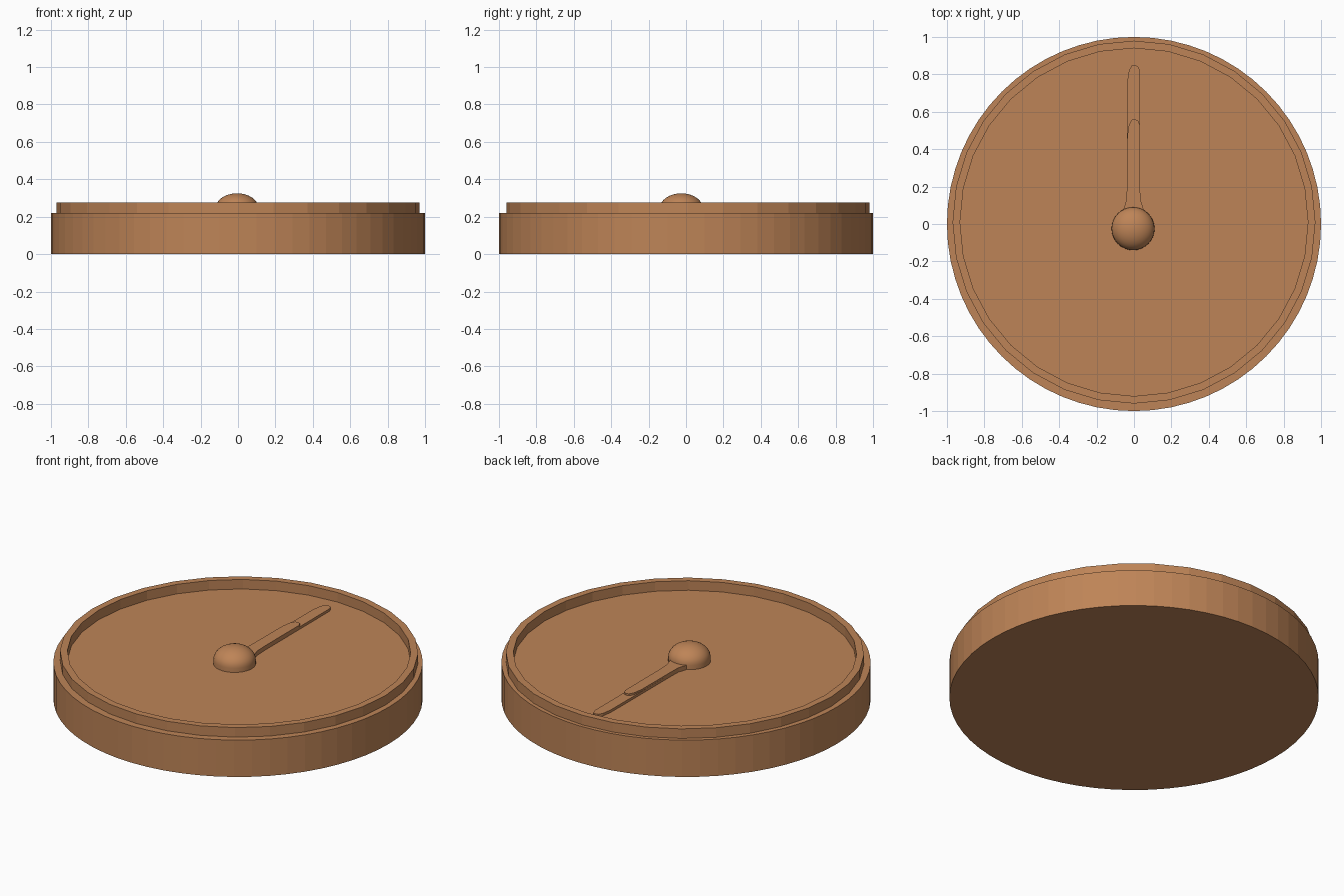
import bpy, bmesh, math

if "Cube" in bpy.data.objects:
    bpy.data.objects.remove(bpy.data.objects["Cube"])

brown = bpy.data.materials.new("warm brown")
brown.diffuse_color = (0.515, 0.231, 0.095, 1)
brown.use_nodes = True
brown.node_tree.nodes["Principled BSDF"].inputs["Base Color"].default_value = brown.diffuse_color


def add_object(name, bm):
    bmesh.ops.remove_doubles(bm, verts=bm.verts, dist=1e-5)
    bmesh.ops.recalc_face_normals(bm, faces=bm.faces)
    mesh = bpy.data.meshes.new(name)
    bm.to_mesh(mesh)
    bm.free()
    mesh.materials.append(brown)
    ob = bpy.data.objects.new(name, mesh)
    bpy.context.collection.objects.link(ob)
    return ob


def lathe(name, profile, centre, sides, closed=False):
    """Spin an (r, z) profile around a vertical axis at centre."""
    bm = bmesh.new()
    cx, cy = centre
    vs = [bm.verts.new((cx, cy + r, z)) for r, z in profile]
    pairs = list(zip(vs, vs[1:])) + ([(vs[-1], vs[0])] if closed else [])
    edges = [bm.edges.new(p) for p in pairs]
    bmesh.ops.spin(bm, geom=vs + edges, cent=(cx, cy, 0), axis=(0, 0, 1),
                   angle=2 * math.pi, steps=sides)
    return add_object(name, bm)


def hand(name, tip, z0, z1):
    """Flat clock hand pointing to +y, flared under the knob."""
    outline = [(0.06, 0.05), (0.035, 0.13), (0.032, 0.2), (0.032, tip - 0.03),
               (0.022, tip - 0.008), (0.005, tip), (-0.012, tip - 0.003),
               (-0.027, tip - 0.03), (-0.036, tip - 0.09), (-0.038, 0.2),
               (-0.04, 0.13), (-0.065, 0.05)]
    bm = bmesh.new()
    face = bm.faces.new([bm.verts.new((x, y, z0)) for x, y in outline])
    top = bmesh.ops.extrude_face_region(bm, geom=[face], use_keep_orig=True)
    bmesh.ops.translate(bm, vec=(0, 0, z1 - z0),
                        verts=[v for v in top["geom"] if isinstance(v, bmesh.types.BMVert)])
    return add_object(name, bm)


# Body disc, whose top is the dial
lathe("body", [(0, 0), (1, 0), (1, 0.22), (0, 0.22)], (0, 0), 64)

# Raised rim around the dial
lathe("rim", [(0.93, 0.215), (0.97, 0.215), (0.97, 0.277), (0.93, 0.277)],
      (0, 0.01), 32, closed=True)

# Hands
hand("long_hand", 0.85, 0.215, 0.235)
hand("short_hand", 0.56, 0.235, 0.246)

# Centre knob: short wall and domed cap
dome = [(0.115 * math.cos(a), 0.245 + 0.08 * math.sin(a))
        for a in (math.pi / 2 * i / 8 for i in range(8))]
knob = lathe("knob", [(0, 0.215), (0.115, 0.215)] + dome + [(0, 0.325)],
             (-0.005, -0.025), 32)
bpy.context.view_layer.objects.active = knob
knob.select_set(True)
bpy.ops.object.shade_smooth_by_angle(angle=math.radians(35))
